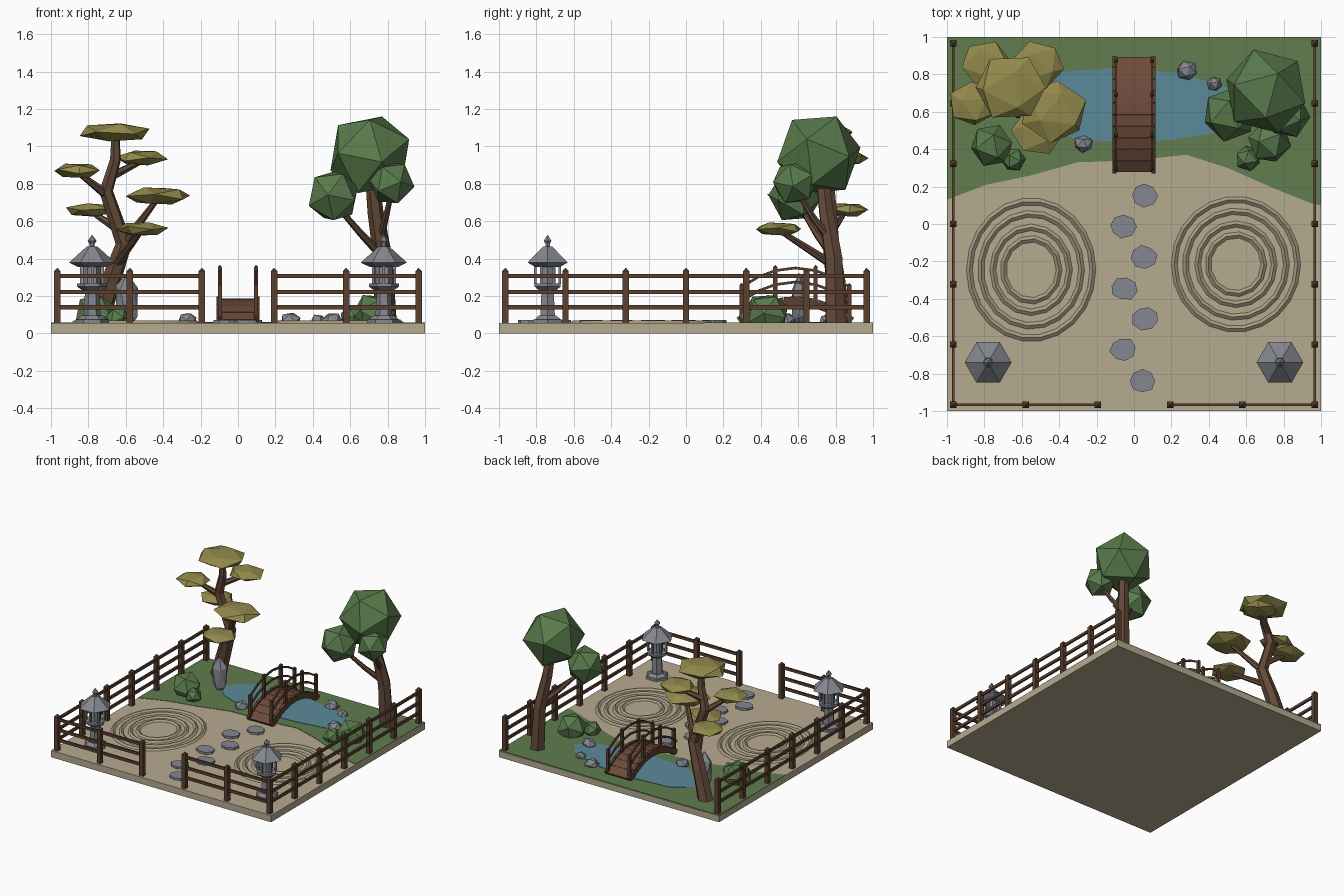
import bpy, bmesh, random
from math import radians, sin, cos, pi
from mathutils import Vector, Matrix

random.seed(4)
cube = bpy.data.objects.get("Cube")
if cube:
    bpy.data.objects.remove(cube, do_unlink=True)

GROUND = 0.055


def material(name, r, g, b):
    colour = [(c / 255) ** 2.2 for c in (r, g, b)] + [1]
    m = bpy.data.materials.new(name)
    m.use_nodes = True
    m.diffuse_color = colour
    m.node_tree.nodes["Principled BSDF"].inputs["Base Color"].default_value = colour
    return m


SAND = material("sand", 181, 169, 143)
RAKED = material("raked sand", 166, 154, 128)
GRASS = material("grass green", 97, 124, 80)
WATER = material("pond blue", 92, 136, 152)
WOOD = material("fence brown", 90, 66, 51)
BRIDGE = material("bridge brown", 108, 75, 60)
BARK = material("bark brown", 100, 75, 60)
PINE = material("pine olive", 145, 136, 76)
LEAF = material("leaf green", 89, 122, 77)
STONE = material("stone grey", 132, 134, 143)


def finish(name, bm, mat):
    bmesh.ops.recalc_face_normals(bm, faces=bm.faces)
    mesh = bpy.data.meshes.new(name)
    bm.to_mesh(mesh)
    bm.free()
    mesh.materials.append(mat)
    ob = bpy.data.objects.new(name, mesh)
    bpy.context.collection.objects.link(ob)
    return ob


def add_box(bm, centre, size, rot=Matrix()):
    bmesh.ops.create_cube(bm, size=1, matrix=Matrix.Translation(centre) @ rot @ Matrix.Diagonal((*size, 1)))


def add_beam(bm, a, b, width, height):
    a, b = Vector(a), Vector(b)
    rot = (b - a).to_track_quat('Y', 'Z').to_matrix().to_4x4()
    add_box(bm, (a + b) / 2, (width, (b - a).length, height), rot)


def add_frustum(bm, centre, z0, z1, r0, r1, sides, turn=0.0):
    mat = Matrix.Translation((centre[0], centre[1], (z0 + z1) / 2)) @ Matrix.Rotation(turn, 4, 'Z')
    bmesh.ops.create_cone(bm, cap_ends=True, segments=sides, radius1=r0, radius2=r1, depth=z1 - z0, matrix=mat)


def add_post(bm, x, y, z0, z1, w):
    add_box(bm, (x, y, (z0 + z1 - w / 2) / 2), (w, w, z1 - w / 2 - z0))
    add_frustum(bm, (x, y), z1 - w / 2, z1, w * 0.71, 0.002, 4, pi / 4)


def slab(name, outline, z0, z1, mat):
    bm = bmesh.new()
    face = bm.faces.new([bm.verts.new((x, y, z0)) for x, y in outline])
    top = bmesh.ops.extrude_face_region(bm, geom=[face])["geom"]
    bmesh.ops.translate(bm, verts=[v for v in top if isinstance(v, bmesh.types.BMVert)], vec=(0, 0, z1 - z0))
    return finish(name, bm, mat)


def blob(name, centre, size, mat, turn=0.0, tilt=37.4, jitter=0.0):
    """Faceted twenty-sided lump with a face turned upward."""
    bm = bmesh.new()
    bmesh.ops.create_icosphere(bm, subdivisions=1, radius=1)
    rot = Matrix.Rotation(radians(turn), 3, 'Z') @ Matrix.Rotation(radians(tilt), 3, 'X')
    for v in bm.verts:
        p = rot @ v.co * (1 + random.uniform(-jitter, jitter))
        v.co = Vector(centre) + Vector([p[i] * size[i] for i in range(3)])
    return finish(name, bm, mat)


def limb(name, points, r0, r1):
    """Tapered round branch along a path."""
    curve = bpy.data.curves.new(name, 'CURVE')
    curve.dimensions = '3D'
    curve.bevel_depth = 1
    curve.bevel_resolution = 1
    curve.use_fill_caps = True
    spline = curve.splines.new('POLY')
    spline.points.add(len(points) - 1)
    for i, (p, q) in enumerate(zip(spline.points, points)):
        p.co = (*q, 1)
        p.radius = r0 + (r1 - r0) * i / (len(points) - 1)
    curve.materials.append(BARK)
    ob = bpy.data.objects.new(name, curve)
    bpy.context.collection.objects.link(ob)
    bpy.ops.object.select_all(action='DESELECT')
    ob.select_set(True)
    bpy.context.view_layer.objects.active = ob
    bpy.ops.object.convert(target='MESH')
    for poly in bpy.context.object.data.polygons:
        poly.use_smooth = False


# Ground, lawn and pond
slab("base", [(-1, -1), (1, -1), (1, 1), (-1, 1)], 0, GROUND, SAND)
slab("lawn", [(-1, 1), (-1, .13), (-.79, .21), (-.55, .26), (-.3, .33), (0, .34), (.28, .37),
              (.5, .3), (.75, .19), (.95, .11), (1, .1), (1, 1)], GROUND - .01, GROUND + .003, GRASS)
slab("pond", [(-.62, .66), (-.5, .53), (-.3, .45), (-.05, .44), (.2, .45), (.47, .49), (.6, .6),
              (.5, .73), (.22, .81), (-.1, .835), (-.42, .81)], GROUND - .01, GROUND + .006, WATER)

# Raked sand rings
for side, cx, cy, stretch in (("right", -.55, -.245, 1.11), ("left", .545, -.215, 1.05)):
    for i, r in enumerate((.33, .27, .205, .15)):
        bpy.ops.mesh.primitive_torus_add(major_segments=22 - 3 * i, minor_segments=4, major_radius=r,
                                         minor_radius=.016, location=(cx, cy, GROUND))
        ring = bpy.context.object
        ring.name = f"raked_ring_{side}_{i + 1}"
        ring.scale = (1, stretch, .8)
        ring.data.materials.append(RAKED)

# Stepping stones
for i, (x, y) in enumerate([(.055, .155), (-.06, -.01), (.05, -.175), (-.055, -.345),
                            (.06, -.505), (-.06, -.67), (.045, -.84)]):
    turn = random.uniform(0, pi)
    shape = [(random.uniform(.064, .078), turn + k * pi / 4) for k in range(8)]
    slab(f"stepping_stone_{i + 1}", [(x + r * cos(a), y + r * .88 * sin(a)) for r, a in shape],
         GROUND - .01, GROUND + .018, STONE)

# Fence: posts and three rails on both sides, split front run
bm = bmesh.new()
EDGE, RAILS = .966, (.14, .222, .308)
for s in (-1, 1):
    for i in range(7):
        add_post(bm, s * EDGE, -EDGE + i * EDGE / 3, GROUND, .35, .034)
    for x in (.193, .578):
        add_post(bm, s * x, -EDGE, GROUND, .35, .034)
    for z in RAILS:
        add_box(bm, (s * EDGE, 0, z), (.015, 2 * EDGE, .022))
        add_box(bm, (s * (.193 + EDGE) / 2, -EDGE, z), (EDGE - .193, .015, .022))
finish("fence", bm, WOOD)


# Arched bridge
def arch(u):
    return .075 + .11 * (1 - u * u)


def on_arch(x, u, lift):
    return (x, .585 + .3 * u, arch(u) + lift)


STEPS = [i / 5 - 1 for i in range(11)]
bm = bmesh.new()
for a, b in zip(STEPS, STEPS[1:]):
    add_beam(bm, on_arch(0, a, -.012), on_arch(0, b, -.012), .21, .025)
finish("bridge_deck", bm, BRIDGE)
bm = bmesh.new()
for x in (-.104, .104):
    for a, b in zip(STEPS, STEPS[1:]):
        add_beam(bm, on_arch(x, a, -.012), on_arch(x, b, -.012), .022, .05)
    stops = (-.96, -.36, .36, .96)
    for u in stops:
        add_post(bm, x * .93, .585 + .3 * u, GROUND if abs(u) > .5 else arch(u) - .03, arch(u) + .2 - .015 * abs(u), .022)
    for lift in (.09, .165):
        rail = (-.96, -.66, -.36, 0, .36, .66, .96)
        for a, b in zip(rail, rail[1:]):
            add_beam(bm, on_arch(x * .93, a, lift), on_arch(x * .93, b, lift), .012, .014)
finish("bridge_railing", bm, WOOD)

# Stone lanterns: stacked six-sided sections (z0, z1, r0, r1)
SECTIONS = [(GROUND, .075, .09, .09), (.075, .095, .08, .055), (.095, .225, .045, .038),
            (.225, .25, .045, .08), (.25, .268, .08, .08), (.268, .37, .048, .048),
            (.355, .378, .075, .122), (.378, .465, .125, .028), (.465, .48, .014, .014),
            (.48, .495, .014, .024), (.495, .525, .024, .002)]
for side, x in (("right", -.78), ("left", .78)):
    bm = bmesh.new()
    for z0, z1, r0, r1 in SECTIONS:
        add_frustum(bm, (x, -.74), z0, z1, r0, r1, 6, pi / 6)
    for k in range(6):
        a = pi / 6 + k * pi / 3
        add_box(bm, (x + .066 * cos(a), -.74 + .066 * sin(a), .315), (.014, .014, .1))
    finish(f"lantern_{side}", bm, STONE)

# Rocks around the pond
for i, (x, y, r, h) in enumerate([(.28, .82, .06, .055), (-.27, .43, .052, .05), (.5, .54, .06, .05),
                                  (.43, .75, .045, .04)]):
    blob(f"pond_rock_{i + 1}", (x, y, GROUND + .01), (r, r * .9, h), STONE, 40 * i, jitter=.08)
blob("standing_stone", (-.595, .61, .17), (.07, .05, .165), STONE, 20, tilt=8, jitter=.06)

# Bushes
for i, (x, y, r) in enumerate([(-.76, .42, .118), (-.645, .345, .066), (.725, .44, .118), (.61, .35, .07)]):
    blob(f"bush_{i + 1}", (x, y, GROUND + .4 * r), (r, r, r), LEAF, 25 + 50 * i)

# Round-crowned tree
limb("round_tree_trunk", [(.79, .8, .04), (.775, .79, .4), (.735, .75, .65), (.71, .72, .9)], .06, .034)
limb("round_tree_branch_1", [(.765, .78, .42), (.66, .7, .53), (.53, .61, .68)], .024, .014)
limb("round_tree_branch_2", [(.76, .775, .5), (.79, .68, .62), (.82, .6, .75)], .022, .014)
for i, (x, y, z, r, turn) in enumerate([(.705, .71, .955, .235, 0), (.51, .585, .735, .148, 35),
                                        (.82, .58, .805, .125, 70)]):
    blob(f"round_tree_crown_{i + 1}", (x, y, z), (r, r, r), LEAF, turn)

# Pine with flat foliage pads
limb("pine_trunk", [(-.755, .82, .04), (-.68, .8, .28), (-.61, .775, .48), (-.705, .76, .76),
                    (-.655, .74, .93), (-.655, .73, 1.06)], .062, .022)
BRANCHES = [((-.68, .76, .84), (-.515, .85, .92)), ((-.7, .76, .74), (-.855, .66, .86)),
            ((-.61, .775, .48), (-.43, .61, .72)), ((-.63, .78, .55), (-.785, .85, .65)),
            ((-.65, .78, .37), (-.515, .5, .55))]
for i, (a, b) in enumerate(BRANCHES):
    limb(f"pine_branch_{i + 1}", [a, b], .026, .014)
for i, (x, y, z, r, h) in enumerate([(-.66, .73, 1.075, .2, .055), (-.515, .85, .938, .145, .045),
                                     (-.86, .645, .87, .135, .043), (-.428, .6, .735, .185, .052),
                                     (-.79, .855, .66, .14, .04), (-.515, .495, .558, .145, .04)]):
    blob(f"pine_pad_{i + 1}", (x, y, z), (r, r * .92, h), PINE, 17 + 47 * i)
